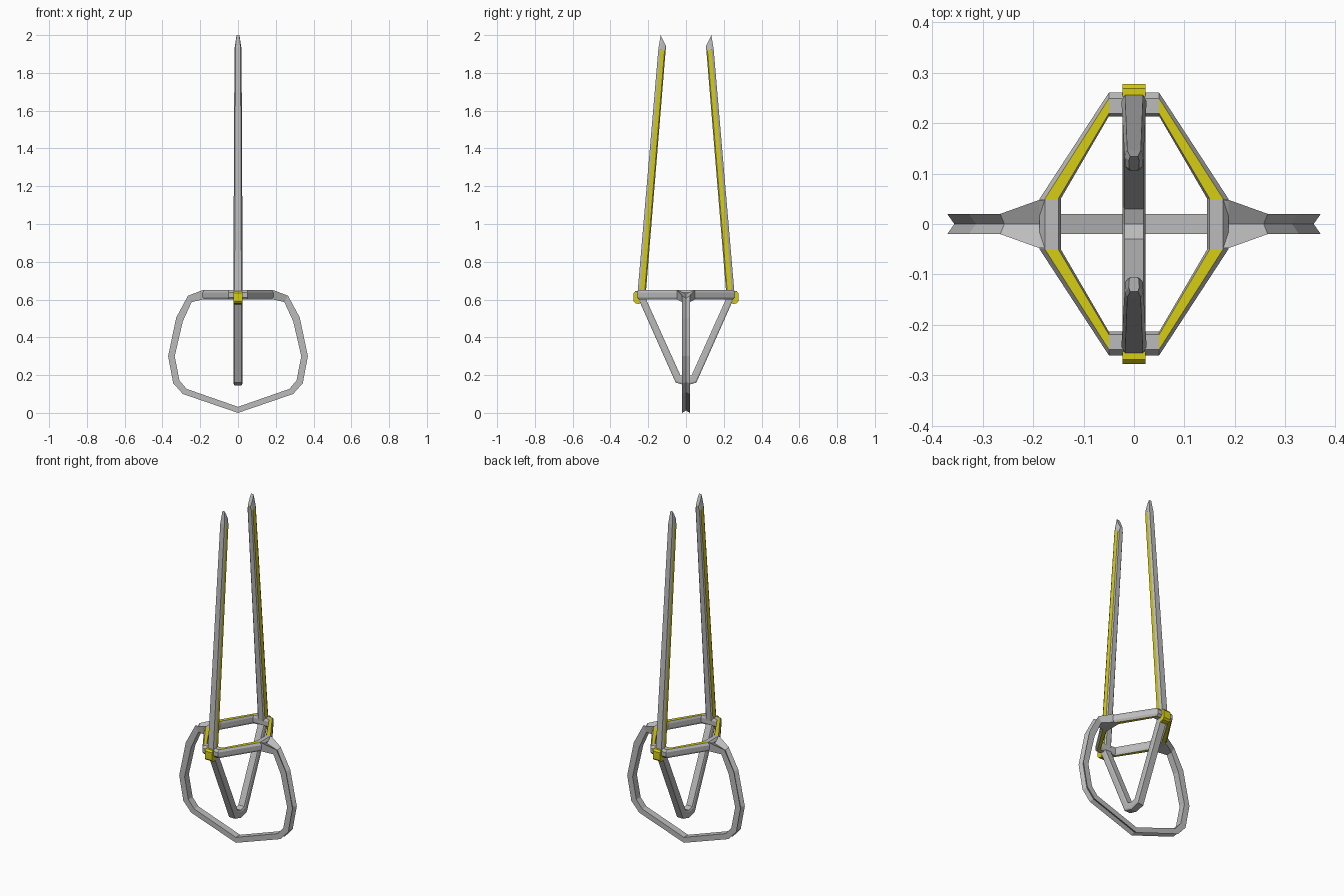
import bpy, bmesh
from mathutils import Vector

cube = bpy.data.objects.get("Cube")
if cube:
    bpy.data.objects.remove(cube, do_unlink=True)


def make_material(name, rgb):
    mat = bpy.data.materials.new(name)
    mat.use_nodes = True
    mat.diffuse_color = (*rgb, 1)
    node = mat.node_tree.nodes["Principled BSDF"]
    node.inputs["Base Color"].default_value = (*rgb, 1)
    node.inputs["Roughness"].default_value = 0.6
    return mat


GREY = make_material("light grey", (0.5, 0.5, 0.5))
YELLOW = make_material("yellow", (0.68, 0.61, 0.006))


def loft(name, rings, accent=lambda i, k: False, closed=False, base=0):
    """Skin a row of equal rings; accent(section, side) picks yellow faces."""
    bm = bmesh.new()
    rows = [[bm.verts.new(Vector(p)) for p in ring] for ring in rings]
    n = len(rows[0])
    for i in range(len(rows) if closed else len(rows) - 1):
        a, b = rows[i], rows[(i + 1) % len(rows)]
        for k in range(n):
            m = (k + 1) % n
            face = bm.faces.new((a[k], a[m], b[m], b[k]))
            face.material_index = 1 if accent(i, k) else base
    if not closed:
        for row in (rows[0], rows[-1]):
            bm.faces.new(row).material_index = base
    bmesh.ops.recalc_face_normals(bm, faces=bm.faces[:])
    mesh = bpy.data.meshes.new(name)
    bm.to_mesh(mesh)
    bm.free()
    mesh.materials.append(GREY)
    mesh.materials.append(YELLOW)
    obj = bpy.data.objects.new(name, mesh)
    bpy.context.collection.objects.link(obj)
    return obj


# Diamond collar: chamfered bar, mitred at the corners, yellow top and bottom
SECTION = [(0, 0.612), (0.15, 0.6), (0.75, 0.6), (1, 0.612),
           (1, 0.637), (0.75, 0.65), (0.12, 0.65), (0, 0.637)]


def side_ring(sx, sy):
    return [(sx * (0.145 + 0.042 * t), sy * 0.05, z) for t, z in SECTION]


def end_ring(sx, sy):
    return [(sx * 0.05, sy * (0.213 + 0.047 * t), z) for t, z in SECTION]


collar = [side_ring(1, -1), side_ring(1, 1), end_ring(1, 1), end_ring(-1, 1),
          side_ring(-1, 1), side_ring(-1, -1), end_ring(-1, -1), end_ring(1, -1)]
loft("collar", collar, lambda i, k: i % 2 == 1 and k in (1, 5), closed=True)

# Hand loop: outer x, z, inner x, z, half width; grooved along the outside
HALF_LOOP = [(0.15, 0.65, 0.15, 0.6, 0.048), (0.187, 0.65, 0.187, 0.6, 0.048),
             (0.265, 0.62, 0.245, 0.587, 0.02), (0.327, 0.505, 0.292, 0.485, 0.02),
             (0.37, 0.3, 0.335, 0.3, 0.02), (0.343, 0.157, 0.31, 0.172, 0.02),
             (0.292, 0.1, 0.272, 0.127, 0.02)]


def loop_ring(sx, ox, oz, ix, iz, w):
    gx, gz = ox + (ix - ox) * 0.4, oz + (iz - oz) * 0.4
    return [(sx * ox, -w, oz), (sx * gx, 0, gz), (sx * ox, w, oz),
            (sx * ix, w, iz), (sx * ix, -w, iz)]


loop = [loop_ring(1, *p) for p in HALF_LOOP]
loop.append(loop_ring(1, 0, 0.0, 0, 0.032, 0.02))
loop += [loop_ring(-1, *p) for p in reversed(HALF_LOOP)]
loft("hand_loop", loop)


# Lower V brace: outer y, z and inner y, z, with chamfered edges
def brace_ring(oy, oz, iy, iz):
    def at(t, x):
        return (x, oy + (iy - oy) * t, oz + (iz - oz) * t)
    return [at(0, -0.019), at(0, 0.019), at(0.2, 0.023),
            at(0.8, 0.023), at(1, 0.019), at(1, -0.019),
            at(0.8, -0.023), at(0.2, -0.023)]


ARM = [(0.255, 0.61, 0.215, 0.61), (0.055, 0.16, 0.03, 0.2)]
brace = [brace_ring(*p) for p in ARM]
brace.append(brace_ring(0, 0.145, 0, 0.19))
brace += [brace_ring(-oy, oz, -iy, iz) for oy, oz, iy, iz in reversed(ARM)]
loft("v_brace", brace)


# Blades: outer y, z, inner y, z and width scale, with yellow flanks
BLADE = [(0.257, 0.63, 0.213, 0.63, 1.0), (0.146, 1.93, 0.108, 1.915, 0.75),
         (0.134, 2.0, 0.105, 1.94, 0.42)]


def blade_ring(sy, oy, oz, iy, iz, scale):
    half = [(0.018, 0), (0.025, 0.3), (0.023, 0.85), (0.016, 1)]
    outline = half + [(-x, t) for x, t in reversed(half)]
    return [(x * scale, sy * (oy + (iy - oy) * t), oz + (iz - oz) * t)
            for x, t in outline]


# Yellow end caps on the collar
def cap_ring(sy, y, low, high):
    return [(-0.023, sy * y, low), (0.023, sy * y, low),
            (0.023, sy * y, high), (-0.023, sy * y, high)]


for label, sy in (("front", -1), ("back", 1)):
    loft(label + "_blade", [blade_ring(sy, *p) for p in BLADE],
         lambda i, k: i == 0 and k in (1, 5))
    loft(label + "_cap", [cap_ring(sy, 0.245, 0.575, 0.645),
                          cap_ring(sy, 0.268, 0.58, 0.645),
                          cap_ring(sy, 0.277, 0.59, 0.635)], base=1)
